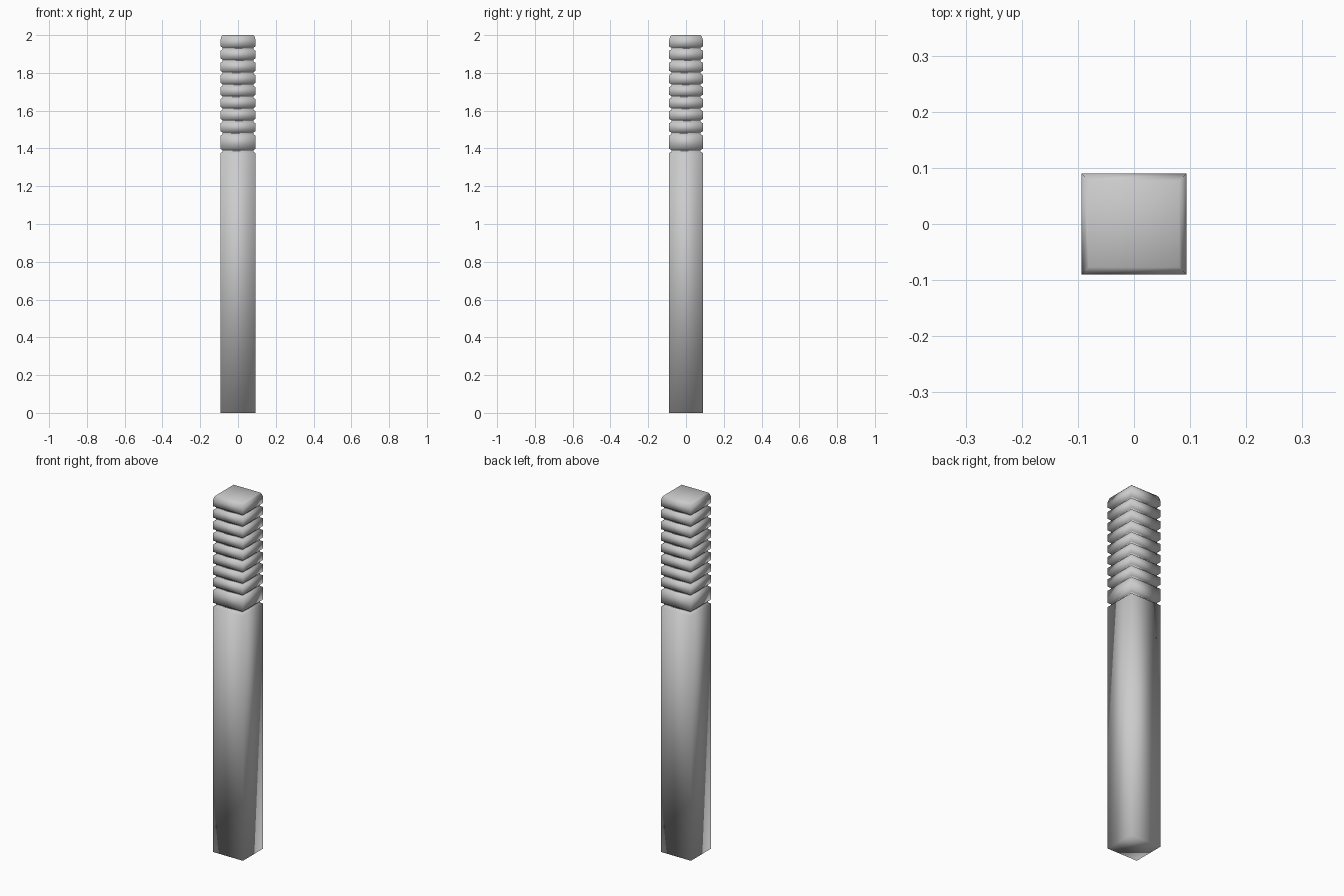
import bpy, bmesh

if "Cube" in bpy.data.objects:
    bpy.data.objects.remove(bpy.data.objects["Cube"])

HX, HY = 0.0935, 0.09          # half width and half depth of the post
GROOVES = [1.387, 1.480, 1.545, 1.609, 1.673, 1.736, 1.800, 1.865, 1.929]

# Side profile as (height, inset): shaft, ring grooves, chamfered top
profile = [(0.0, 0.0)]
for z in GROOVES:
    profile += [(z - 0.012, 0.0), (z - 0.005, 0.012),
                (z + 0.005, 0.012), (z + 0.011, 0.0)]
profile += [(1.972, 0.0), (1.993, 0.006), (2.0, 0.013)]

# Stack square loops along the profile and bridge them
bm = bmesh.new()
loops = []
for z, d in profile:
    x, y = HX - d, HY - d
    loops.append([bm.verts.new((sx * x, sy * y, z))
                  for sx, sy in ((-1, -1), (1, -1), (1, 1), (-1, 1))])
for low, high in zip(loops, loops[1:]):
    for i in range(4):
        j = (i + 1) % 4
        bm.faces.new((low[i], low[j], high[j], high[i]))

# Bottom and top caps
bm.faces.new(loops[0][::-1])
bm.faces.new(loops[-1])
for f in bm.faces:
    f.smooth = True

mesh = bpy.data.meshes.new("grooved_post")
bm.to_mesh(mesh)
bm.free()
bpy.context.collection.objects.link(bpy.data.objects.new("grooved_post", mesh))
